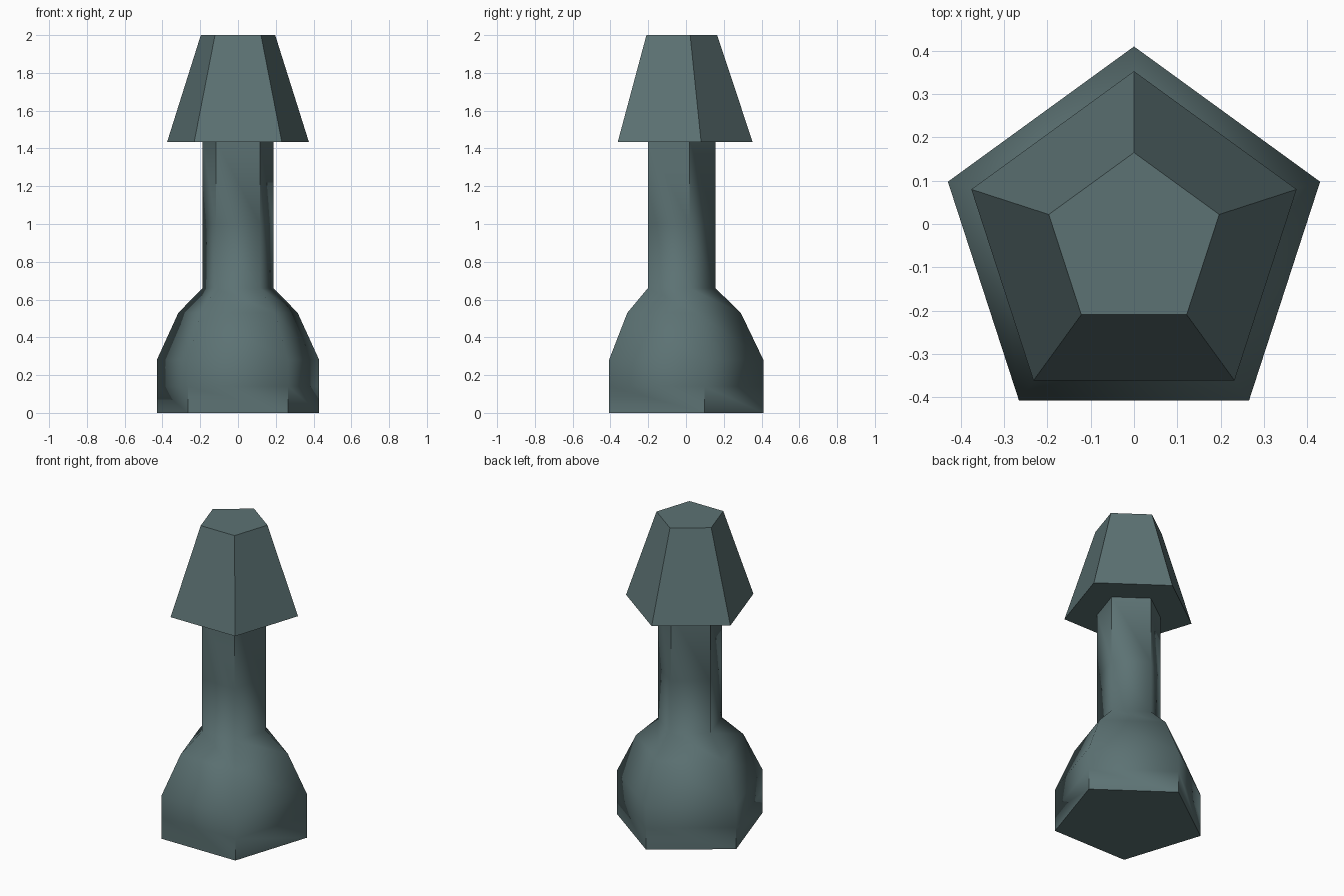
import bpy, bmesh, math

if "Cube" in bpy.data.objects:
    bpy.data.objects.remove(bpy.data.objects["Cube"])

SIDES = 5
CENTRE_Y = -0.042  # pentagon centre, so that the bounds are centred on y = 0

slate = bpy.data.materials.new("slate_teal")
slate.diffuse_color = (0.107, 0.168, 0.172, 1)
slate.use_nodes = True
slate.node_tree.nodes["Principled BSDF"].inputs["Base Color"].default_value = slate.diffuse_color


def pentagon_stack(name, profile, smooth=False, sharp_above=9.0, sharp_below=-9.0):
    """Capped stack of pentagon rings from (radius, z) pairs, one corner to the back."""
    bm = bmesh.new()
    rings = []
    for r, z in profile:
        rings.append([bm.verts.new((r * math.sin(math.tau * i / SIDES),
                                    CENTRE_Y + r * math.cos(math.tau * i / SIDES), z))
                      for i in range(SIDES)])
    for a, b in zip(rings, rings[1:]):
        for i in range(SIDES):
            j = (i + 1) % SIDES
            bm.faces.new((a[i], a[j], b[j], b[i])).smooth = smooth
    caps = [bm.faces.new(rings[0]), bm.faces.new(rings[-1])]
    for f in caps:
        for e in f.edges:
            e.smooth = False
    # hard corners on the end sections only
    for e in bm.edges:
        z0, z1 = sorted(v.co.z for v in e.verts)
        if z1 - z0 > 0.01 and (z0 >= sharp_above or z1 <= sharp_below):
            e.smooth = False
    bmesh.ops.recalc_face_normals(bm, faces=bm.faces)
    mesh = bpy.data.meshes.new(name)
    bm.to_mesh(mesh)
    bm.free()
    mesh.materials.append(slate)
    obj = bpy.data.objects.new(name, mesh)
    bpy.context.collection.objects.link(obj)
    return obj


# Rounded foot and shaft
pentagon_stack("base_and_neck",
               [(0.452, 0), (0.452, 0.14), (0.452, 0.28), (0.332, 0.53),
                (0.198, 0.66), (0.198, 1.0), (0.198, 1.44)],
               smooth=True, sharp_above=0.99, sharp_below=0.145)

# Flat-faced tapered head
pentagon_stack("head", [(0.395, 1.433), (0.207, 2.0)])
